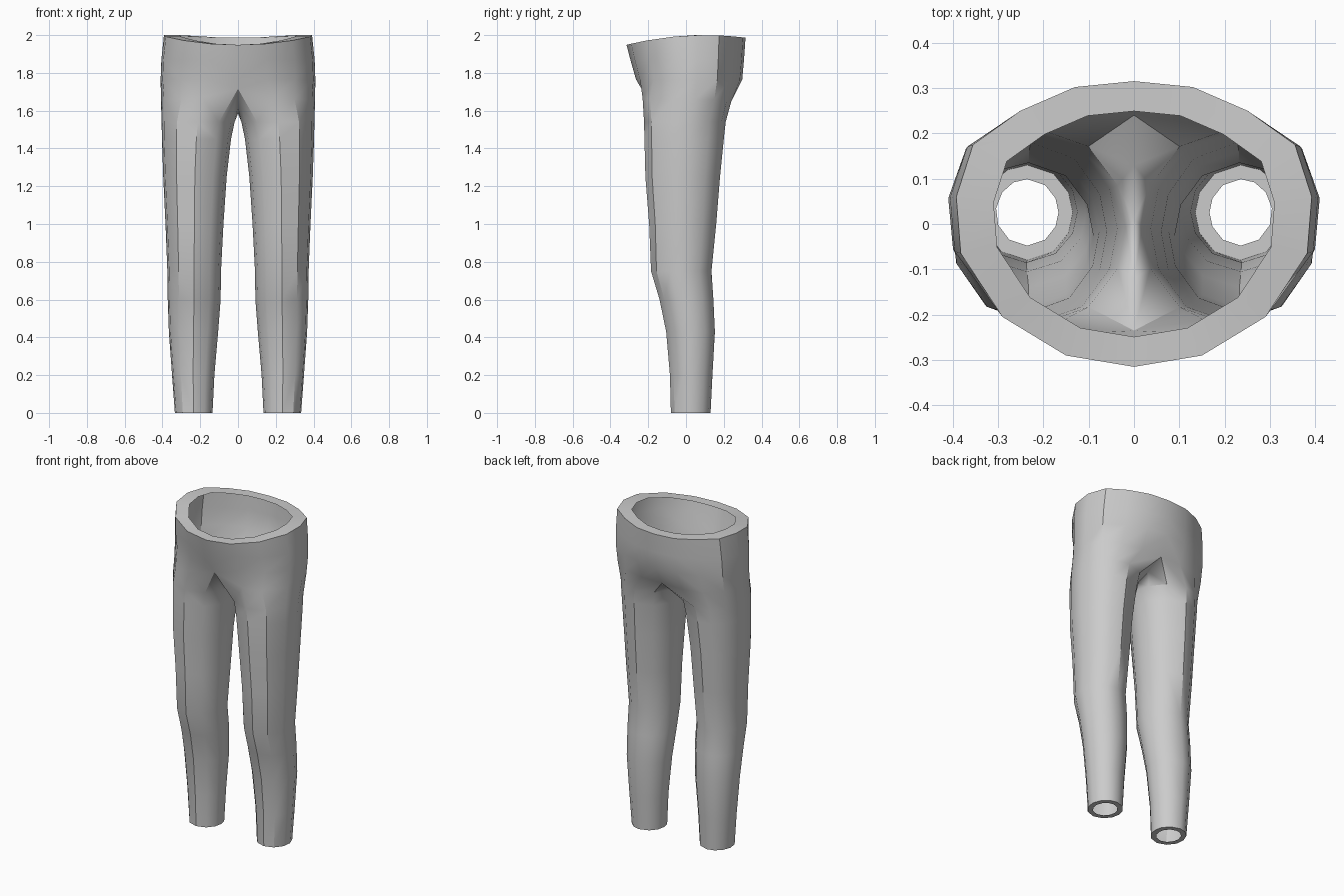
import bpy
import bmesh
from math import sin, cos, radians

cube = bpy.data.objects.get("Cube")
if cube:
    bpy.data.objects.remove(cube, do_unlink=True)

fabric = bpy.data.materials.new("grey_fabric")
fabric.use_nodes = True
GREY = (0.6, 0.6, 0.6, 1)
fabric.diffuse_color = GREY
fabric.node_tree.nodes["Principled BSDF"].inputs["Base Color"].default_value = GREY

# Leg sections: height, inner x, outer x, front y, back y
LEG = [
    (0.00, 0.135, 0.335, -0.08, 0.13),
    (0.20, 0.125, 0.350, -0.085, 0.14),
    (0.43, 0.105, 0.367, -0.105, 0.153),
    (0.60, 0.092, 0.373, -0.14, 0.145),
    (0.75, 0.090, 0.375, -0.185, 0.135),
    (1.00, 0.077, 0.385, -0.195, 0.16),
    (1.25, 0.060, 0.397, -0.215, 0.18),
    (1.45, 0.037, 0.404, -0.22, 0.20),
    (1.54, 0.018, 0.406, -0.222, 0.21),
]
# Section points run from the front seam round the outside to the back seam,
# then return along the inside of the leg
ANGLES = [-35, 0, 35, 68, 97, 127, 154, 180, 215, 245, 270, 295]
# Section where the leg meets the hips; the last three points form the crotch
CROTCH = [
    (0, -0.235, 1.715), (0.19, -0.23, 1.67), (0.30, -0.19, 1.66),
    (0.392, -0.07, 1.66), (0.408, 0.05, 1.66), (0.37, 0.15, 1.66),
    (0.27, 0.215, 1.65), (0.14, 0.24, 1.65), (0, 0.24, 1.65),
    (0, 0.13, 1.60), (0, 0.01, 1.585), (0, -0.12, 1.62),
]
# Half outline of the waist, front seam to back seam
WAIST = [(0, -0.315), (0.15, -0.29), (0.29, -0.205), (0.382, -0.065),
         (0.392, 0.06), (0.355, 0.175), (0.25, 0.25), (0.13, 0.302), (0, 0.315)]


def leg_ring(z, inner, outer, front, back):
    cx, cy = (inner + outer) / 2, (front + back) / 2
    rx, ry = (outer - inner) / 2, (back - front) / 2
    return [(cx + rx * sin(radians(a)), cy - ry * cos(radians(a)), z) for a in ANGLES]


def hip_ring(z, wide, front, back):
    return [(x * wide, y * (front if y < 0 else back), z) for x, y in WAIST]


def waist_z(y):
    return 2 - 0.3 * (y - 0.1) ** 2


bm = bmesh.new()


def add_ring(points):
    return [bm.verts.new(p) for p in points]


def bridge(low, high, closed):
    n = len(high)
    for i in range(n if closed else n - 1):
        j = (i + 1) % n
        bm.faces.new((low[i], low[j], high[j], high[i]))


# Leg tube up to the crotch
rings = [add_ring(leg_ring(*row)) for row in LEG] + [add_ring(CROTCH)]
for low, high in zip(rings, rings[1:]):
    bridge(low, high, True)

# Ankle hem turned inward
cx, cy = 0.237, 0.027
hem = add_ring([(cx + (v.co.x - cx) * 0.69, cy + (v.co.y - cy) * 0.7, 0)
                for v in rings[0]])
bridge(hem, rings[0], True)

# Hips, waist and waistband turned inward
hips = [rings[-1][:9],
        add_ring(hip_ring(1.765, 1.045, 0.84, 0.945)),
        add_ring(hip_ring(1.87, 1.035, 0.935, 0.975)),
        add_ring([(x, y, waist_z(y)) for x, y in WAIST]),
        add_ring([(x * 0.79, y * 0.79, waist_z(y)) for x, y in WAIST])]
for low, high in zip(hips, hips[1:]):
    bridge(low, high, False)

mesh = bpy.data.meshes.new("trousers")
bm.to_mesh(mesh)
bm.free()
mesh.materials.append(fabric)
trousers = bpy.data.objects.new("trousers", mesh)
bpy.context.collection.objects.link(trousers)

bpy.context.view_layer.objects.active = trousers
trousers.select_set(True)
bpy.ops.object.shade_smooth_by_angle(angle=radians(34))

mirror = trousers.modifiers.new("other_leg", 'MIRROR')
mirror.use_axis[0] = True
mirror.use_clip = True
mirror.merge_threshold = 0.001
